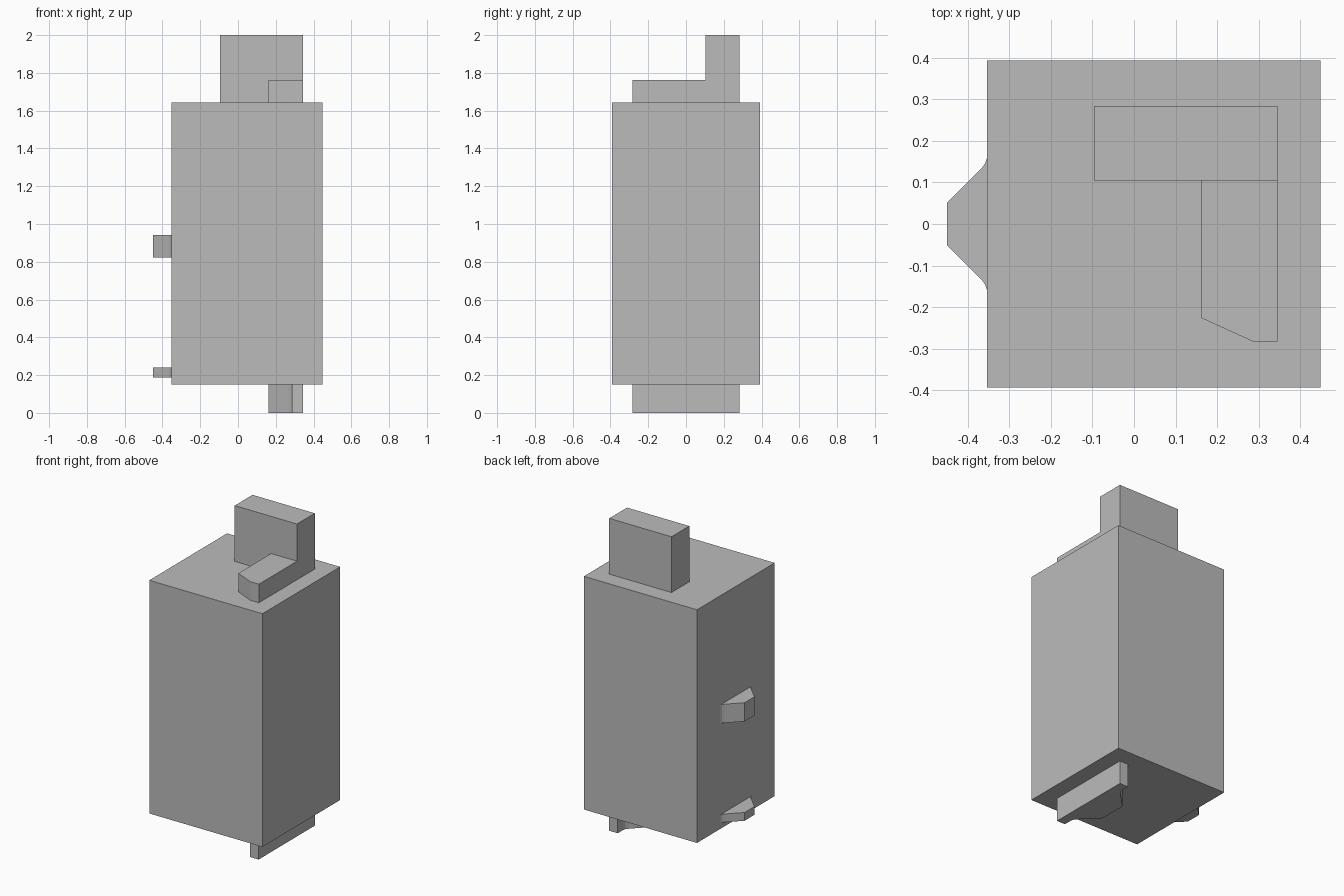
import bpy
import bmesh

cube = bpy.data.objects.get("Cube")
if cube:
    bpy.data.objects.remove(cube, do_unlink=True)

grey = bpy.data.materials.new("plain grey")
grey.use_nodes = True
colour = (0.5, 0.5, 0.5, 1)
grey.diffuse_color = colour
grey.node_tree.nodes["Principled BSDF"].inputs["Base Color"].default_value = colour


def prism(name, outline, bottom, top):
    """Extrude a plan outline (x, y) from bottom to top."""
    bm = bmesh.new()
    face = bm.faces.new([bm.verts.new((x, y, bottom)) for x, y in outline])
    result = bmesh.ops.extrude_face_region(bm, geom=[face])
    moved = [v for v in result["geom"] if isinstance(v, bmesh.types.BMVert)]
    bmesh.ops.translate(bm, vec=(0, 0, top - bottom), verts=moved)
    bmesh.ops.recalc_face_normals(bm, faces=bm.faces)
    mesh = bpy.data.meshes.new(name)
    bm.to_mesh(mesh)
    bm.free()
    mesh.materials.append(grey)
    obj = bpy.data.objects.new(name, mesh)
    bpy.context.collection.objects.link(obj)
    return obj


def rect(x0, x1, y0, y1):
    return [(x0, y0), (x1, y0), (x1, y1), (x0, y1)]


def mirrored(half):
    """Complete an outline that is symmetric across y = 0."""
    return half + [(x, -y) for x, y in reversed(half)]


LEFT, RIGHT, DEPTH = -0.353, 0.448, 0.393
BASE, LID = 0.15, 1.643
INNER, MIDDLE, OUTER = 0.162, 0.285, 0.345

# Main body
prism("body", rect(LEFT, RIGHT, -DEPTH, DEPTH), BASE, LID)

# Upright plate and low chamfered bar on the top
prism("top_plate", rect(-0.096, OUTER, 0.104, 0.284), LID, 2.0)
prism("top_bar", [(INNER, -0.226), (MIDDLE, -0.282), (OUTER, -0.282),
                  (OUTER, 0.104), (INNER, 0.104)], LID, 1.762)

# Tapered lugs on the side, with a small flare where they meet the body
lug = mirrored([(-0.45, 0.05), (-0.367, 0.133), (-0.358, 0.145), (LEFT, 0.16)])
prism("lower_lug", lug, 0.187, 0.24)
prism("upper_lug", lug, 0.823, 0.943)

# Foot rail with a tapered bulge on its inner side
foot = mirrored([(INNER, 0.09), (0.268, 0.196), (0.28, 0.212),
                 (MIDDLE, 0.23), (MIDDLE, 0.284), (OUTER, 0.284)])
prism("foot_rail", foot, 0.0, BASE)
